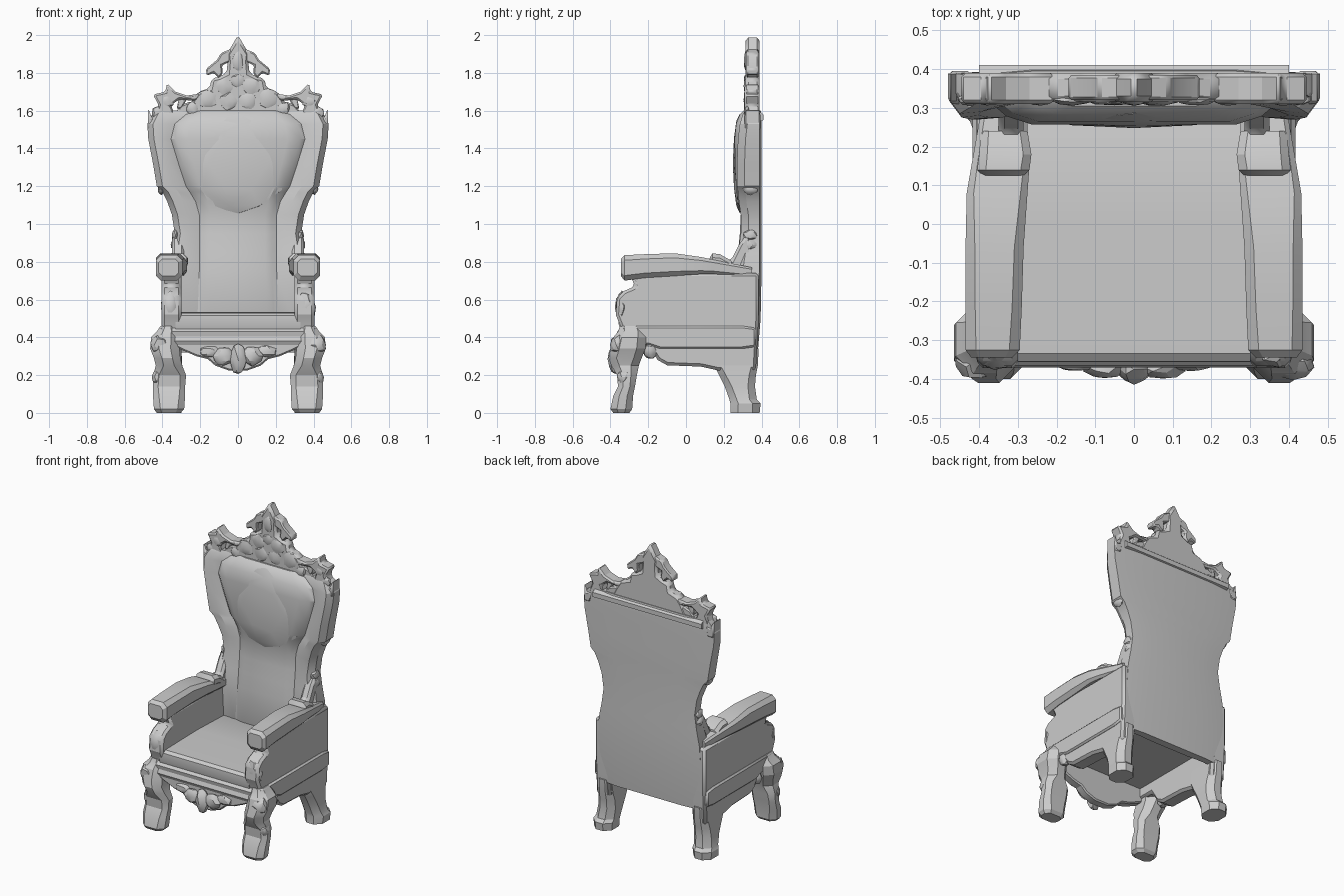
import bpy, bmesh, math, random
from mathutils import Vector

random.seed(4)


def finish(name, bm, bevel=0.0, smooth=25):
    bmesh.ops.recalc_face_normals(bm, faces=bm.faces)
    me = bpy.data.meshes.new(name)
    bm.to_mesh(me)
    bm.free()
    ob = bpy.data.objects.new(name, me)
    bpy.context.collection.objects.link(ob)
    if bevel:
        m = ob.modifiers.new("bevel", 'BEVEL')
        m.width, m.segments = bevel, 1
    bpy.ops.object.select_all(action='DESELECT')
    ob.select_set(True)
    bpy.context.view_layer.objects.active = ob
    bpy.ops.object.shade_smooth_by_angle(angle=math.radians(smooth))
    return ob


def loft(name, rings, bevel=0.0, s=1):
    """Skin closed rings of equal length and cap both ends."""
    bm = bmesh.new()
    rows = [[bm.verts.new((x * s, y, z)) for x, y, z in r] for r in rings]
    n = len(rows[0])
    for a, b in zip(rows, rows[1:]):
        for i in range(n):
            bm.faces.new((a[i], a[(i + 1) % n], b[(i + 1) % n], b[i]))
    bm.faces.new(rows[0])
    bm.faces.new(rows[-1])
    return finish(name, bm, bevel)


def prism(name, pts, axis, a, b, bevel=0.0, s=1):
    """Extrude a profile: (y,z) along x or (x,z) along y."""
    put = (lambda p, t: (t, p[0], p[1])) if axis == 'x' else (lambda p, t: (p[0], t, p[1]))
    return loft(name, [[put(p, t) for p in pts] for t in (a, b)], bevel, s)


def octagon(u0, u1, v0, v1, k=0.3):
    """Rectangle with cut corners."""
    c = min(u1 - u0, v1 - v0) * k
    return [(u0 + c, v0), (u1 - c, v0), (u1, v0 + c), (u1, v1 - c),
            (u1 - c, v1), (u0 + c, v1), (u0, v1 - c), (u0, v0 + c)]


def leg(name, rows, s):
    loft(name, [[(x, y, z) for x, y in octagon(x0, x1, y0, y1)]
                for z, x0, x1, y0, y1 in rows], 0, s)


def lump(name, loc, size, rough=0.12):
    """Roughly carved faceted ornament."""
    bm = bmesh.new()
    bmesh.ops.create_icosphere(bm, subdivisions=2, radius=1)
    for v in bm.verts:
        v.co *= random.uniform(1 - rough, 1 + rough)
        v.co = Vector(loc) + Vector([c * k for c, k in zip(v.co, size)])
    return finish(name, bm)


def mirrored(pts):
    return pts + [(-x, z) for x, z in reversed(pts) if x > 0]


# backrest: z, half width, rear y, rim y, cushion half width, groove y, cushion y
back_rows = [
    (0.32, .39, .38, .33, .18, .335, .33), (0.50, .385, .395, .275, .19, .275, .26),
    (0.75, .37, .40, .26, .18, .29, .265), (0.85, .35, .40, .275, .18, .30, .275),
    (0.95, .335, .40, .29, .18, .31, .285), (1.05, .35, .40, .29, .18, .315, .29),
    (1.12, .375, .40, .28, .20, .315, .275), (1.17, .40, .40, .275, .23, .315, .27),
    (1.20, .43, .40, .27, .25, .31, .265), (1.32, .45, .40, .27, .29, .305, .26),
    (1.45, .475, .40, .275, .33, .30, .257), (1.53, .48, .40, .285, .31, .305, .265),
    (1.58, .455, .40, .30, .25, .315, .285), (1.60, .43, .395, .315, .20, .325, .305)]
rings = []
for z, w, yb, yr, c, yg, yc in back_rows:
    e = (c + w) / 2
    half = [(w * .6, yb), (w, yb - .012), (w, yr + .04), (w - .03, yr),
            (e, yr + .005), (c + .025, yg), (c, (yg + yc) / 2), (c * .8, yc)]
    rings.append([(x, y, z) for x, y in half] + [(-x, y, z) for x, y in reversed(half)])
loft("backrest", rings)
lump("headrest_cushion", (0, .285, 1.32), (.27, .037, .265), 0.01)
prism("rear_top_moulding", [(.385, 1.54), (.41, 1.55), (.41, 1.58), (.385, 1.60)], 'x', -.40, .40)

# crest: central panel, side scrolls, corner leaves
prism("crest_panel", mirrored([
    (0, 2.0), (.035, 1.94), (.06, 1.90), (.055, 1.86), (.06, 1.80), (.10, 1.78),
    (.14, 1.77), (.15, 1.72), (.21, 1.70), (.24, 1.66), (.28, 1.58), (.28, 1.52)]),
    'y', .315, .39, .015)
for s in (-1, 1):
    prism("crest_scroll", [(.03, 1.93), (.09, 1.905), (.11, 1.87), (.17, 1.82), (.165, 1.785),
                           (.13, 1.80), (.10, 1.77), (.08, 1.80), (.085, 1.84), (.04, 1.86)],
          'y', .32, .385, .008, s)
    prism("corner_leaf", [(.20, 1.69), (.27, 1.68), (.33, 1.70), (.375, 1.745), (.385, 1.70),
                          (.45, 1.685), (.42, 1.63), (.45, 1.56), (.32, 1.54), (.355, 1.63),
                          (.31, 1.66), (.22, 1.65)], 'y', .31, .39, .01, s)
    prism("leaf_strut", [(.20, 1.60), (.25, 1.65), (.30, 1.63), (.35, 1.57), (.30, 1.56)],
          'y', .32, .385, .008, s)
    prism("leaf_tip", [(.27, 1.66), (.30, 1.61), (.325, 1.61), (.31, 1.68)], 'y', .32, .38, .006, s)
    prism("outer_spike", [(.43, 1.50), (.478, 1.50), (.475, 1.61), (.455, 1.56), (.42, 1.57)],
          'y', .31, .395, .008, s)
    # carved relief on the crest and the frame edge
    for x, z, r in ((.07, 1.73, .05), (.16, 1.66, .055), (.05, 1.65, .05), (.38, 1.65, .04),
                    (.24, 1.61, .035), (.42, 1.59, .035)):
        lump("crest_relief", (x * s, .322, z), (r, .016, r))
    for x, z in ((.33, .94), (.335, .89), (.405, 1.185)):
        lump("frame_knob", (x * s, .34, z), (.02, .04, .03))
lump("crest_jewel", (0, .322, 1.86), (.03, .016, .06))
lump("crest_boss", (0, .322, 1.76), (.04, .016, .04))

# seat with a gently rounded front edge
prism("seat", [(-.345, .43), (-.357, .47), (-.355, .515), (-.335, .53), (0, .535),
               (.29, .525), (.35, .50), (.35, .43)], 'x', -.33, .33)

# front rail, scalloped apron and carved shell
prism("front_rail", [(-.30, .36), (-.36, .36), (-.37, .38), (-.36, .405), (-.365, .43),
                     (-.345, .45), (-.30, .45)], 'x', -.35, .35)
prism("front_apron", mirrored([(0, .40), (.33, .40), (.33, .35), (.29, .33), (.22, .30),
                               (.16, .285), (.12, .25), (.05, .225)]),
      'y', -.36, -.30, .008)
lump("apron_shell", (0, -.375, .285), (.045, .037, .075))
for s in (-1, 1):
    lump("apron_leaf", (.075 * s, -.37, .30), (.055, .03, .05))
    lump("apron_curl", (.15 * s, -.36, .325), (.055, .02, .03))

for s in (-1, 1):
    # side panel with scrolled front and arched lower edge
    prism("side_panel", [(-.33, .36), (-.20, .36), (-.15, .28), (-.10, .252), (.08, .245),
                         (.17, .225), (.37, .225), (.385, .50), (.385, .74), (-.30, .74),
                         (-.27, .67), (-.33, .645), (-.365, .61), (-.372, .52), (-.34, .44)],
          'x', .30, .405, .015, s)
    prism("side_rail", [(-.34, .37), (-.20, .36), (-.14, .34), (.30, .34), (.37, .35),
                        (.37, .45), (.30, .46), (-.34, .46)], 'x', .38, .417, .01, s)
    lump("arm_scroll", (.36 * s, -.34, .56), (.05, .033, .08))

    # padded armrest: y, inner x, outer x, bottom z, top z
    arm = [(-.345, .315, .42, .725, .815), (-.325, .295, .435, .70, .835), (-.22, .29, .435, .715, .84),
           (-.06, .285, .435, .725, .845), (.08, .275, .432, .735, .825), (.15, .27, .42, .735, .81),
           (.35, .28, .385, .72, .77)]
    loft("armrest", [[(x, y, z) for x, z in octagon(a, b, c, d, .2)] for y, a, b, c, d in arm], 0, s)
    curl = [(.125, .285, .39, .78, .82), (.14, .27, .405, .77, .845), (.18, .265, .40, .77, .84),
            (.24, .275, .395, .74, .805)]
    loft("armrest_curl", [[(x, y, z) for x, z in octagon(a, b, c, d)] for y, a, b, c, d in curl], 0, s)
    prism("arm_bracket", [(.20, .80), (.24, .81), (.28, .89), (.33, .96), (.36, .74),
                          (.20, .74)], 'x', .285, .35, .015, s)

    # legs: z, inner x, outer x, front y, rear y
    leg("front_leg", [(0, .305, .43, -.385, -.30), (.02, .285, .445, -.40, -.285),
                      (.09, .28, .45, -.385, -.28), (.14, .28, .45, -.36, -.27),
                      (.20, .275, .45, -.365, -.26), (.25, .295, .435, -.395, -.25),
                      (.29, .305, .445, -.41, -.235), (.34, .31, .465, -.40, -.215),
                      (.40, .31, .46, -.385, -.21), (.43, .32, .43, -.36, -.22),
                      (.46, .33, .41, -.35, -.24)], s)
    leg("rear_leg", [(0, .30, .43, .235, .39), (.05, .295, .435, .235, .395),
                     (.07, .295, .425, .23, .375), (.14, .29, .415, .205, .365),
                     (.20, .29, .41, .175, .37), (.25, .295, .405, .15, .38),
                     (.34, .30, .40, .15, .385)], s)
    # knee carving
    lump("knee_leaf", (.41 * s, -.355, .36), (.055, .045, .055))
    lump("knee_bracket", (.385 * s, -.19, .33), (.035, .035, .045))
    lump("foot_knob", (.425 * s, -.33, .19), (.03, .035, .04))
